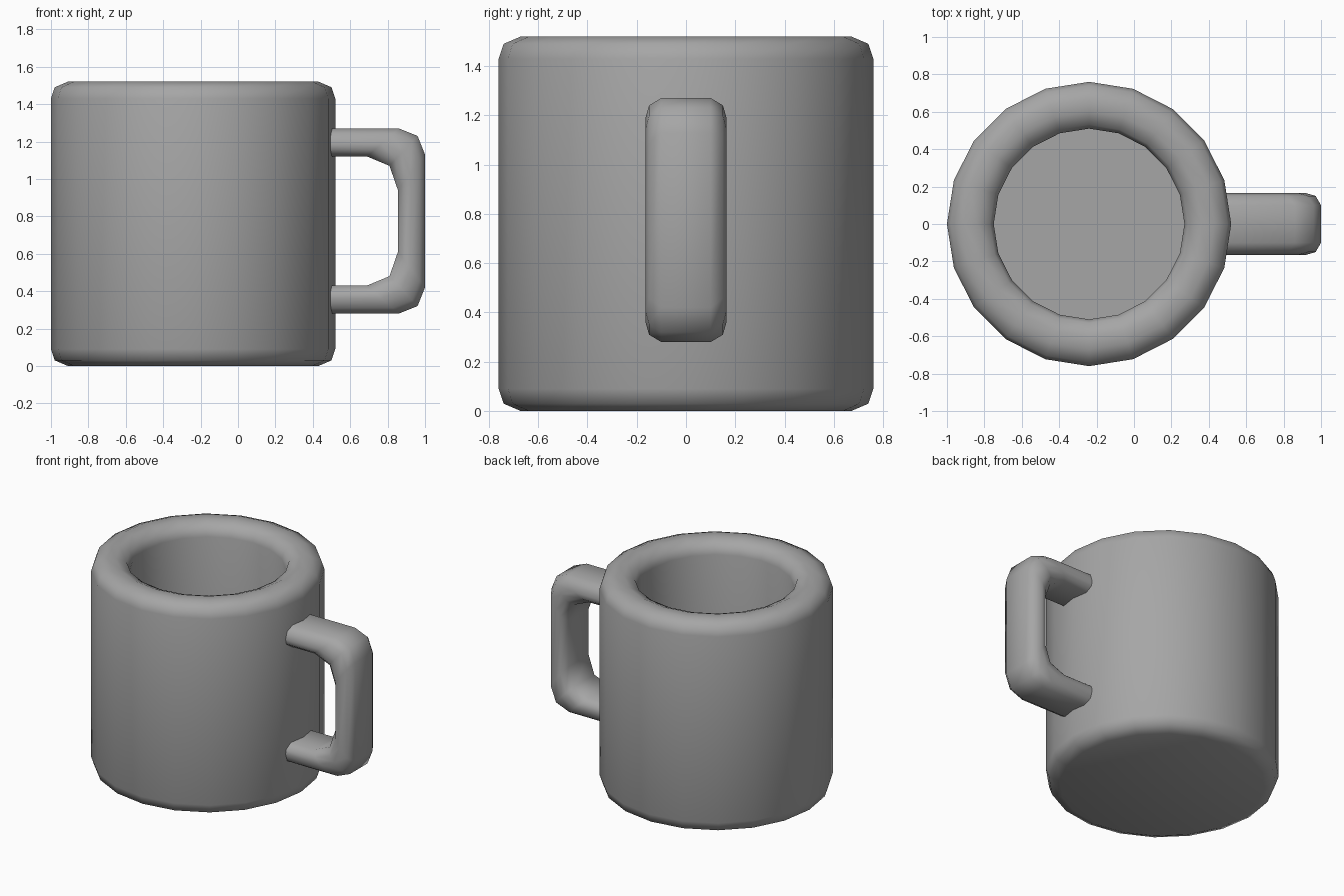
import bpy, bmesh, math
from mathutils import Vector

if "Cube" in bpy.data.objects:
    bpy.data.objects.remove(bpy.data.objects["Cube"])

SIDES = 20
CENTRE_X = -0.24

grey = bpy.data.materials.new("plain_grey")
grey.use_nodes = True
colour = (0.38, 0.38, 0.38, 1)
grey.diffuse_color = colour
grey.node_tree.nodes["Principled BSDF"].inputs["Base Color"].default_value = colour


def loft(name, rings):
    """Skin a list of closed rings of points and cap both ends."""
    bm = bmesh.new()
    loops = [[bm.verts.new(p) for p in ring] for ring in rings]
    for a, b in zip(loops, loops[1:]):
        for i in range(len(a)):
            j = (i + 1) % len(a)
            bm.faces.new((a[i], a[j], b[j], b[i]))
    bm.faces.new(loops[0])
    bm.faces.new(loops[-1])
    bmesh.ops.recalc_face_normals(bm, faces=bm.faces)
    mesh = bpy.data.meshes.new(name)
    bm.to_mesh(mesh)
    bm.free()
    mesh.materials.append(grey)
    obj = bpy.data.objects.new(name, mesh)
    bpy.context.collection.objects.link(obj)
    bpy.ops.object.select_all(action="DESELECT")
    obj.select_set(True)
    bpy.context.view_layer.objects.active = obj
    bpy.ops.object.shade_smooth_by_angle(angle=math.radians(62))
    return obj


def circle(radius, z):
    turn = math.tau / SIDES
    return [(CENTRE_X + radius * math.cos(i * turn), radius * math.sin(i * turn), z)
            for i in range(SIDES)]


# Mug body: outside wall, rounded rim, inside wall and floor (radius, height)
profile = [(0.67, 0), (0.74, 0.03), (0.76, 0.09), (0.76, 1.43), (0.74, 1.49), (0.67, 1.52),
           (0.60, 1.52), (0.53, 1.49), (0.51, 1.43), (0.51, 0.25)]
loft("mug_body", [circle(r, z) for r, z in profile])

# Handle: upper half of the outer and inner outlines, mirrored about mid height
MID_Z = 0.775
outer = [(0.42, 0.495), (0.86, 0.495), (0.96, 0.455), (1.0, 0.355)]
inner = [(0.42, 0.345), (0.69, 0.345), (0.81, 0.295), (0.855, 0.165)]
# Rounded section: position from inner to outer edge, half width
section = [(0, 0.115), (0.22, 0.158), (0.45, 0.165), (0.8, 0.15), (1, 0.10)]
section += [(t, -y) for t, y in reversed(section)]


def handle_ring(o, i, sign):
    ring = []
    for t, y in section:
        p = Vector(i).lerp(Vector(o), t)
        ring.append((p.x, y, MID_Z + sign * p.y))
    return ring


pairs = list(zip(outer, inner))
rings = [handle_ring(o, i, 1) for o, i in pairs]
rings += [handle_ring(o, i, -1) for o, i in reversed(pairs)]
loft("handle", rings)
